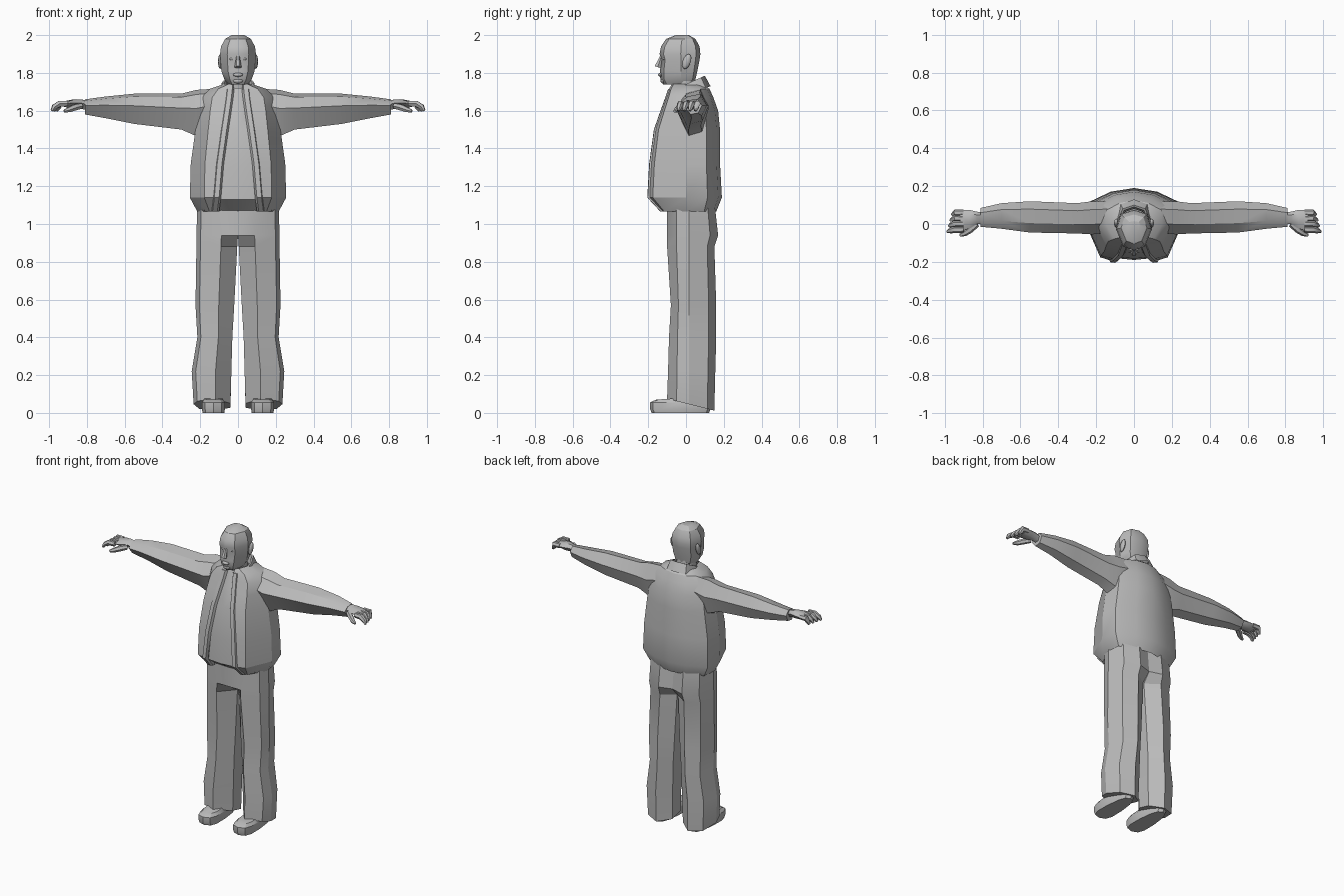
import bpy, bmesh, math
from mathutils import Vector

cube = bpy.data.objects.get("Cube")
if cube:
    bpy.data.objects.remove(cube, do_unlink=True)

colour = (0.5, 0.5, 0.5, 1)
grey = bpy.data.materials.new("plain_grey")
grey.use_nodes = True
grey.diffuse_color = colour
grey.node_tree.nodes["Principled BSDF"].inputs["Base Color"].default_value = colour


def finish(name, bm, mirror=True, angle=30):
    """Turn a bmesh into a shaded, optionally mirrored object."""
    bmesh.ops.recalc_face_normals(bm, faces=bm.faces)
    mesh = bpy.data.meshes.new(name)
    bm.to_mesh(mesh)
    bm.free()
    mesh.materials.append(grey)
    obj = bpy.data.objects.new(name, mesh)
    bpy.context.collection.objects.link(obj)
    bpy.ops.object.select_all(action="DESELECT")
    obj.select_set(True)
    bpy.context.view_layer.objects.active = obj
    bpy.ops.object.shade_smooth_by_angle(angle=math.radians(angle))
    if mirror:
        modifier = obj.modifiers.new("mirror", "MIRROR")
        modifier.use_clip = True


def loft(name, rings, closed=True, caps=True, mirror=True, angle=30):
    """Skin a list of equally long point rings."""
    bm = bmesh.new()
    loops = [[bm.verts.new(point) for point in ring] for ring in rings]
    count = len(loops[0])
    for low, high in zip(loops, loops[1:]):
        for i in range(count if closed else count - 1):
            j = (i + 1) % count
            bm.faces.new((low[i], low[j], high[j], high[i]))
    if caps:
        bm.faces.new(loops[0])
        bm.faces.new(loops[-1])
    finish(name, bm, mirror, angle)


def section(profile, z, outer, front, back, inner=0, slope=0):
    """Fit a unit profile between inner and outer x, and front and back y."""
    ring = []
    for across, along in profile:
        y = along * (back if along > 0 else front)
        ring.append((inner + across * (outer - inner), y, z + slope * y))
    return ring


def limb_ring(x, front, back, top, low):
    """Six-sided ring facing along x, for sleeves and hands."""
    corners = ((0, .6), (.3, .9), (.75, 1), (1, .6), (.8, .1), (.4, 0))
    return [(x, front + u * (back - front), low + v * (top - low)) for u, v in corners]


def circle(sides):
    """Unit vectors evenly spread around z."""
    turns = [math.tau * k / sides for k in range(sides)]
    return [Vector((math.cos(turn), math.sin(turn), 0)) for turn in turns]


def tube(name, path, radii, sides=6, mirror=True):
    """Tapered tube along a path."""
    points = [Vector(point) for point in path]
    rings = []
    for i, (point, radius) in enumerate(zip(points, radii)):
        way = points[min(i + 1, len(points) - 1)] - points[max(i - 1, 0)]
        turn = way.to_track_quat("Z", "Y")
        rings.append([point + turn @ (spoke * radius) for spoke in circle(sides)])
    loft(name, rings, mirror=mirror, angle=50)


def blob(name, centre, size, lean=0, mirror=True):
    """Small low-poly ellipsoid, leaning along y."""
    bm = bmesh.new()
    bmesh.ops.create_uvsphere(bm, u_segments=8, v_segments=6, radius=1)
    for vert in bm.verts:
        x, y, z = (c * s for c, s in zip(vert.co, size))
        vert.co = Vector(centre) + Vector((x, y + z * lean, z))
    finish(name, bm, mirror, angle=50)


# Trousers: legs are rings of their own, hips reach the centre line
leg = [(.4, -1), (.9, -.5), (1, .1), (.85, .75), (.4, 1), (0, .6), (0, 0)]
hips = leg[:5] + [(0, .85), (0, -1)]
loft("trousers", [
    section(leg, .05, .235, .1, .15, inner=.04, slope=-.25),
    section(leg, .22, .245, .095, .155, inner=.035),
    section(leg, .4, .215, .09, .16, inner=.03),
    section(leg, .57, .225, .08, .16, inner=.02),
    section(leg, .88, .22, .1, .15, inner=.004),
    section(hips, .94, .22, .1, .17),
    section(hips, 1.12, .215, .1, .15),
])

# Shoes: a boxy oval outline, broader at the toe, scaled per layer
def shoe_ring(z, scale, slope=0):
    ring = []
    for spoke in circle(12):
        x, y = (math.copysign(abs(c) ** .7, c) * scale for c in spoke.xy)
        y = y * .16 - .03
        ring.append((.13 + x * (.057 - y * .08), y, z + slope * y))
    return ring


loft("shoes", [shoe_ring(0, .95), shoe_ring(.02, 1), shoe_ring(.055, 1), shoe_ring(.08, .8, .06)])

# Shirt, seen between the jacket edges
shirt = [(0, -1), (.6, -.95), (1, -.7)]
loft("shirt", [section(shirt, z, wide, front, 0) for z, wide, front in (
    (1.07, .18, .1), (1.13, .16, .19), (1.3, .15, .183),
    (1.5, .12, .155), (1.62, .09, .115), (1.72, .07, .075))], closed=False, caps=False)

# Jacket: height, opening, width, front and back of each level
jacket = [(1.065, .11, .215, .13, .16), (1.14, .1, .255, .2, .19), (1.32, .085, .25, .19, .18),
          (1.5, .06, .225, .165, .18), (1.6, .045, .21, .13, .17), (1.67, .035, .195, .105, .145),
          (1.715, .03, .15, .09, .125), (1.74, .03, .075, .075, .09)]
coat = [(.7, -.88), (1, 0), (.95, .6), (.48, .9), (0, 1)]
loft("jacket", [[(gap - .01, .03 - front, z), (gap, -front, z)] + section(coat, z, wide, front, back)
                for z, gap, wide, front, back in jacket], closed=False, caps=False)

# Raised strips along both edges of the opening
strip = [(-.01, .01), (0, -.005), (.025, -.003), (.03, .01)]
loft("jacket_plackets", [[(gap + x, y - front, z) for x, y in strip]
                         for z, gap, wide, front, back in jacket[:-1]])

# Collar, with a folded inner side
band = [(.45, -1), (.9, -.5), (1, .2), (.7, .8), (0, 1)]
loft("collar", [
    section(band, 1.69, .1, .1, .13, slope=.3),
    section(band, 1.74, .085, .085, .1, slope=.45),
    section(band, 1.74, .075, .075, .09, slope=.45),
    section(band, 1.69, .065, .065, .08, slope=.4),
], closed=False, caps=False)

# Sleeves and hands: x, front, back, top and underside of each ring
loft("sleeves", [limb_ring(*ring) for ring in (
    (.14, -.045, .12, 1.715, 1.5), (.22, -.055, .12, 1.71, 1.465), (.3, -.05, .11, 1.69, 1.5),
    (.55, -.045, .12, 1.69, 1.53), (.7, -.025, .11, 1.675, 1.56), (.81, -.015, .085, 1.66, 1.58))])
loft("hands", [limb_ring(*ring) for ring in (
    (.79, 0, .06, 1.65, 1.6), (.83, 0, .065, 1.66, 1.61),
    (.87, -.025, .075, 1.66, 1.61), (.92, -.035, .075, 1.65, 1.62))], angle=50)

# Curled fingers and thumbs
taper = (.016, .018, .015, .008)
for i, finger in enumerate(("index", "middle", "ring", "little")):
    y = .03 * i - .03
    tip = .985 - .008 * i
    tube(finger + "_fingers", [(.9, y, 1.638), (.945, y, 1.637),
                               (tip - .012, y - .005, 1.62), (tip, y - .01, 1.6)], taper)
tube("thumbs", [(.83, 0, 1.625), (.865, -.03, 1.617), (.895, -.05, 1.605), (.92, -.06, 1.597)], taper)

# Neck and head
tube("neck", [(0, 0, 1.66), (0, -.015, 1.82)], (.062, .062), sides=10, mirror=False)
skull = [(0, -1), (.6, -.85), (1, -.2), (.75, .7), (0, 1)]
loft("head", [section(skull, *ring) for ring in (
    (1.738, .052, .12, .02), (1.765, .072, .136, .05), (1.81, .088, .138, .06),
    (1.87, .093, .13, .072), (1.9, .095, .14, .076), (1.94, .09, .132, .072),
    (1.98, .068, .105, .05), (2, .034, .055, .015))], closed=False)

# Face and ears
tube("nose", [(0, -.13, 1.89), (0, -.15, 1.83)], (.008, .019), mirror=False)
blob("lips", (0, -.134, 1.79), (.026, .014, .011), mirror=False)
blob("chin", (0, -.122, 1.758), (.026, .014, .014), mirror=False)
blob("eyes", (.032, -.113, 1.874), (.014, .01, .008))
blob("ears", (.094, .004, 1.86), (.012, .022, .04), lean=.25)
